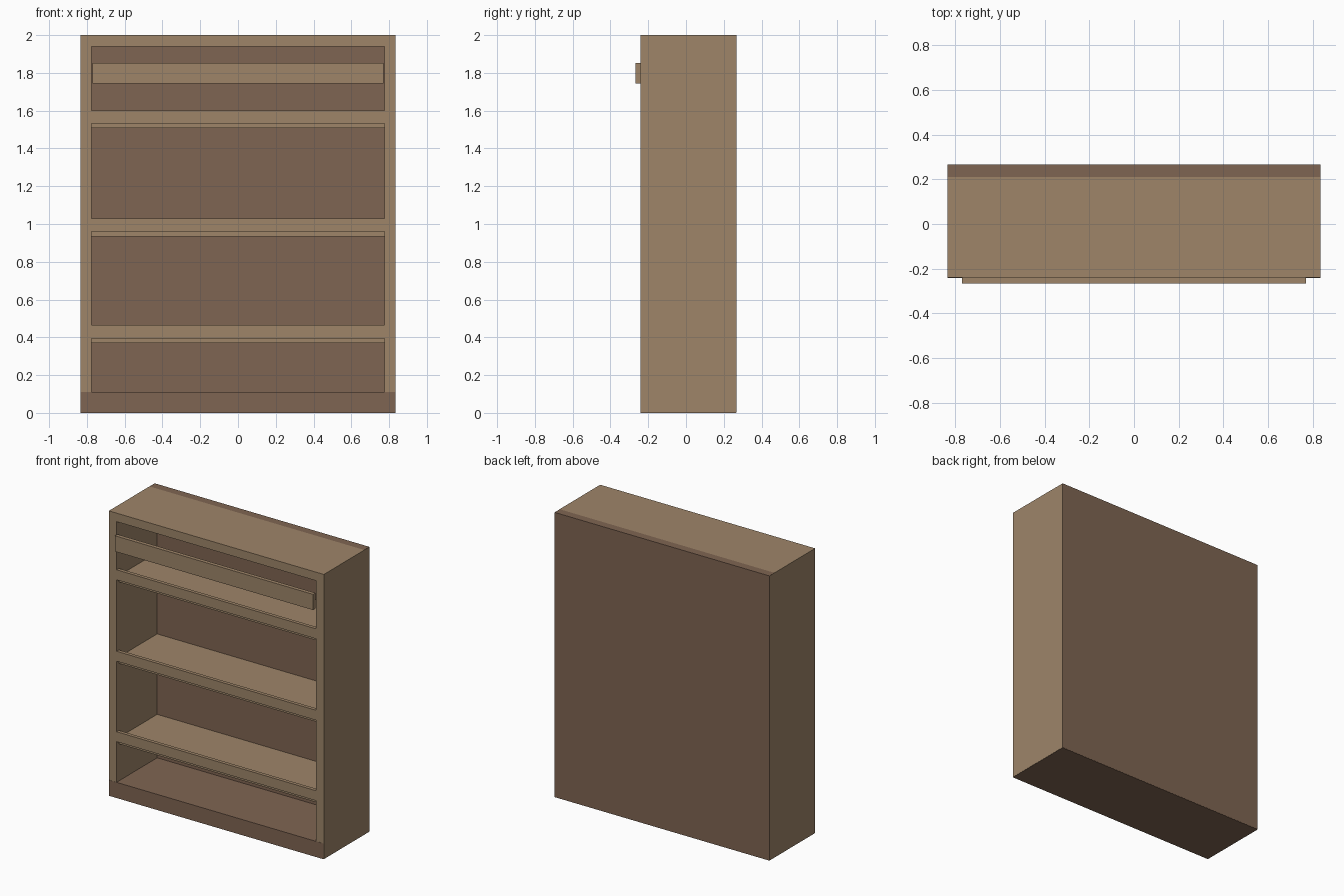
import bpy

cube = bpy.data.objects.get("Cube")
if cube:
    bpy.data.objects.remove(cube, do_unlink=True)


def make_material(name, rgb):
    mat = bpy.data.materials.new(name)
    mat.use_nodes = True
    color = (*rgb, 1)
    mat.diffuse_color = color
    mat.node_tree.nodes["Principled BSDF"].inputs["Base Color"].default_value = color
    return mat


light_wood = make_material("light wood", (0.342, 0.235, 0.141))
dark_wood = make_material("dark wood", (0.212, 0.130, 0.084))


def board(name, x, y, z, mat):
    """Box spanning the given (low, high) range on each axis."""
    spans = (x, y, z)
    bpy.ops.mesh.primitive_cube_add(size=1, location=[(a + b) / 2 for a, b in spans])
    obj = bpy.context.object
    obj.name = name
    obj.scale = [b - a for a, b in spans]
    bpy.ops.object.transform_apply(location=False, rotation=False, scale=True)
    obj.data.materials.append(mat)
    return obj


HALF = 0.835      # half width of the case
INNER = 0.775     # half width of the opening
FRONT, BACK = -0.24, 0.267
PANEL = 0.21      # inner face of the back panel
GAP = 0.001       # keeps overlapping boards from sharing a plane

# Case
board("left_side", (INNER, HALF), (FRONT, BACK - GAP), (GAP, 2 - GAP), light_wood)
board("right_side", (-HALF, -INNER), (FRONT, BACK - GAP), (GAP, 2 - GAP), light_wood)
board("top_board", (-HALF, HALF), (FRONT, PANEL), (1.94, 2), light_wood)
board("back_panel", (-HALF + GAP, HALF - GAP), (PANEL, BACK), (GAP, 2), dark_wood)
board("base_board", (-HALF + GAP, HALF - GAP), (FRONT - GAP, BACK - GAP), (0, 0.11), dark_wood)

# Shelves, each with a raised lip along the front
for name, z in (("lower", 0.37), ("middle", 0.935), ("upper", 1.507)):
    board(name + "_shelf", (-INNER, INNER), (FRONT + 0.025, PANEL), (z, z + 0.045), light_wood)
    board(name + "_shelf_lip", (-INNER, INNER), (FRONT, FRONT + 0.025),
          (z + 0.025, z + 0.095), light_wood)

# Rail across the top opening
board("front_rail", (-0.77, 0.77), (-0.267, FRONT), (1.743, 1.853), light_wood)
